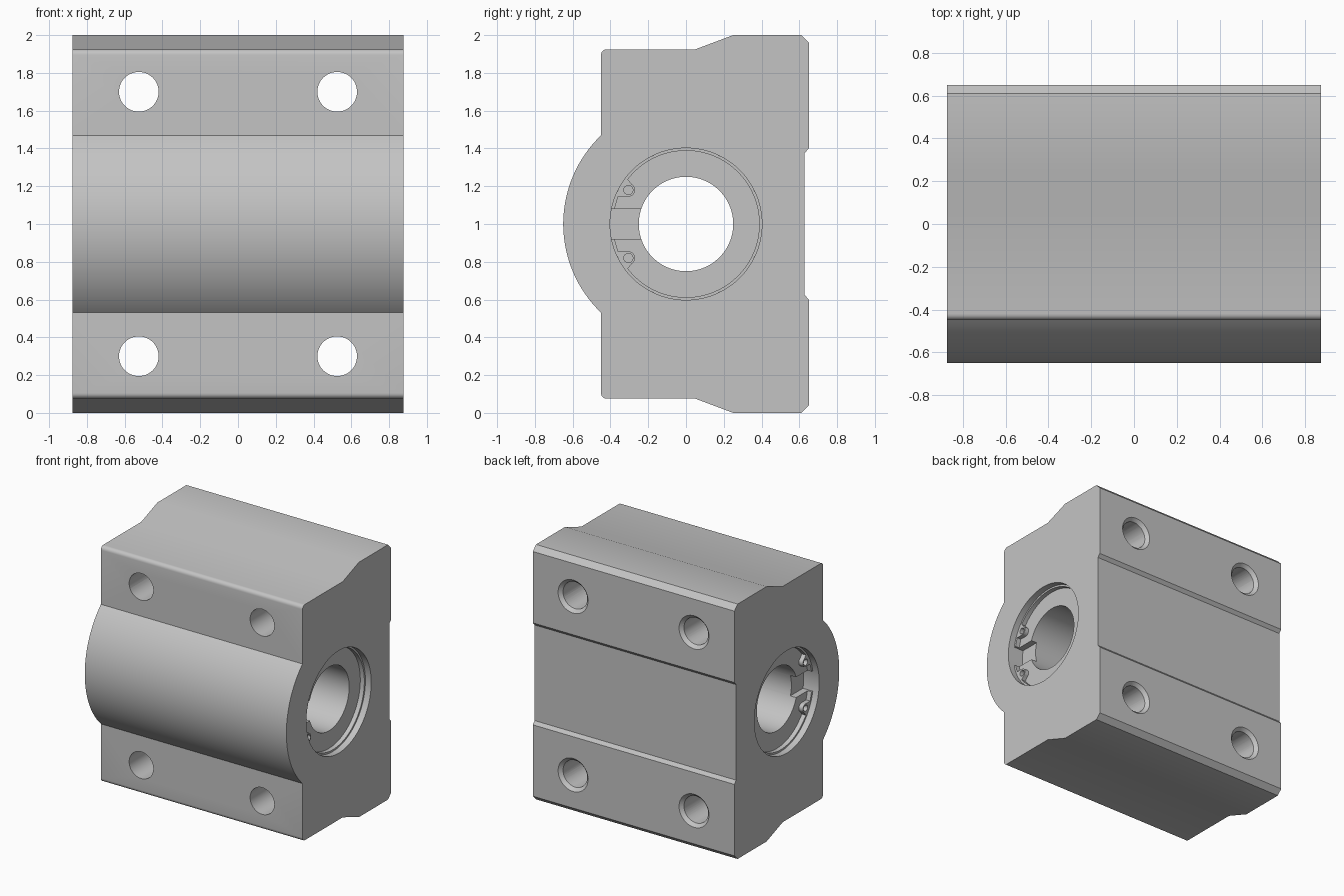
import bpy, bmesh
from math import sin, cos, pi, radians
from mathutils import Matrix

cube = bpy.data.objects.get("Cube")
if cube:
    bpy.data.objects.remove(cube, do_unlink=True)

HALF = 0.875        # half length along x
RECESS = 0.085      # depth of the bearing below the end faces
BORE = 0.402        # housing bore radius

grey = bpy.data.materials.new("satin grey metal")
grey.use_nodes = True
COLOUR = (0.55, 0.55, 0.55, 1)
grey.diffuse_color = COLOUR
grey.node_tree.nodes["Principled BSDF"].inputs["Base Color"].default_value = COLOUR


def finish(name, bm):
    bmesh.ops.recalc_face_normals(bm, faces=bm.faces)
    mesh = bpy.data.meshes.new(name)
    bm.to_mesh(mesh)
    bm.free()
    mesh.materials.append(grey)
    ob = bpy.data.objects.new(name, mesh)
    bpy.context.collection.objects.link(ob)
    return ob


def prism(name, outline, x0, x1):
    """Extrude a (y, height from the bore axis) outline along x."""
    bm = bmesh.new()
    face = bm.faces.new([bm.verts.new((x0, y, 1 + h)) for y, h in outline])
    ext = bmesh.ops.extrude_face_region(bm, geom=[face])
    verts = [v for v in ext["geom"] if isinstance(v, bmesh.types.BMVert)]
    bmesh.ops.translate(bm, verts=verts, vec=(x1 - x0, 0, 0))
    return finish(name, bm)


def cone_y(name, x, z, y0, y1, r0, r1):
    """Cylinder or cone along y, radius r0 at y0 and r1 at y1."""
    bm = bmesh.new()
    place = Matrix.Translation((x, (y0 + y1) / 2, z)) @ Matrix.Rotation(-pi / 2, 4, 'X')
    bmesh.ops.create_cone(bm, cap_ends=True, segments=48, radius1=r0, radius2=r1,
                          depth=y1 - y0, matrix=place)
    return finish(name, bm)


def arc(cy, ch, r, a0, a1, n):
    """Points from angle a0 to a1 in degrees, measured from +y towards up."""
    angles = [radians(a0 + (a1 - a0) * i / n) for i in range(n + 1)]
    return [(cy + r * cos(a), ch + r * sin(a)) for a in angles]


def circle(r, n=96, cy=0, ch=0):
    return arc(cy, ch, r, 0, 360, n)[:-1]


def mirrored(upper):
    """Close an upper half outline with its reflection."""
    return upper + [(y, -h) for y, h in reversed(upper)]


def cut(ob, cutter):
    cutter.hide_render = True
    mod = ob.modifiers.new("cut", 'BOOLEAN')
    mod.operation = 'DIFFERENCE'
    mod.solver = 'EXACT'
    mod.object = cutter
    bpy.context.view_layer.objects.active = ob
    bpy.ops.object.modifier_apply(modifier=mod.name)
    bpy.data.objects.remove(cutter, do_unlink=True)


def smooth(ob):
    bpy.ops.object.select_all(action='DESELECT')
    ob.select_set(True)
    bpy.context.view_layer.objects.active = ob
    bpy.ops.object.shade_smooth_by_angle(angle=radians(30))


# Housing block: rounded front barrel, shouldered top and bottom, relieved back
upper = arc(0, 0, 0.65, 179, 133.8, 24)
upper += arc(-0.42, 0.895, 0.03, 180, 90, 6)
upper += [(0.05, 0.925), (0.25, 1), (0.61, 1), (0.65, 0.96), (0.65, 0.4), (0.628, 0.375)]
housing = prism("housing_block", mirrored(upper), -HALF, HALF)
cut(housing, prism("bore_cutter", circle(BORE), -1, 1))

# Four mounting holes, chamfered at the back
for x in (-0.525, 0.525):
    for z in (0.3, 1.7):
        cut(housing, cone_y("hole_cutter", x, z, -0.8, 0.8, 0.105, 0.105))
        cut(housing, cone_y("chamfer_cutter", x, z, 0.62, 0.66, 0.1, 0.14))
smooth(housing)

# Bearing sleeve with a shallow slot at each end
end = HALF - RECESS
bearing = prism("bearing_sleeve", circle(BORE), -end, end)
cut(bearing, prism("shaft_cutter", circle(0.25), -1, 1))
slot = mirrored([(-0.5, 0.08), (-0.2, 0.08)])
for side in (-1, 1):
    cut(bearing, prism("slot_cutter", slot, side * (end - 0.05), side))
smooth(bearing)

# Retaining rings: open bands with drilled ears either side of the slot
EAR = (-0.305, 0.18)
band = arc(0, 0, 0.388, 0, 142.5, 48)            # inner edge
band += arc(*EAR, 0.035, 60, -90, 14)            # ear
band += [(-0.36, 0.145), (-0.378, 0.08)]         # tip
band += arc(0, 0, BORE, 168.5, 0, 56)            # outer edge
band = band[1:-1]
lower = [(y, -h) for y, h in reversed(band)]
ring_outline = band + [(BORE, 0)] + lower + [(0.388, 0)]
# The two halves meet at the back, so split them there into a clean loop
inner_to_outer = band + [(BORE, 0)]
ring_outline = inner_to_outer + lower + [(0.388, 0)]
for side, label in ((-1, "right"), (1, "left")):
    ring = prism(label + "_retaining_ring", ring_outline,
                 side * (end - 0.002), side * (end + 0.035))
    for sign in (-1, 1):
        hole = circle(0.024, 24, EAR[0], sign * EAR[1])
        cut(ring, prism("ear_cutter", hole, side * 0.5, side))
    smooth(ring)
